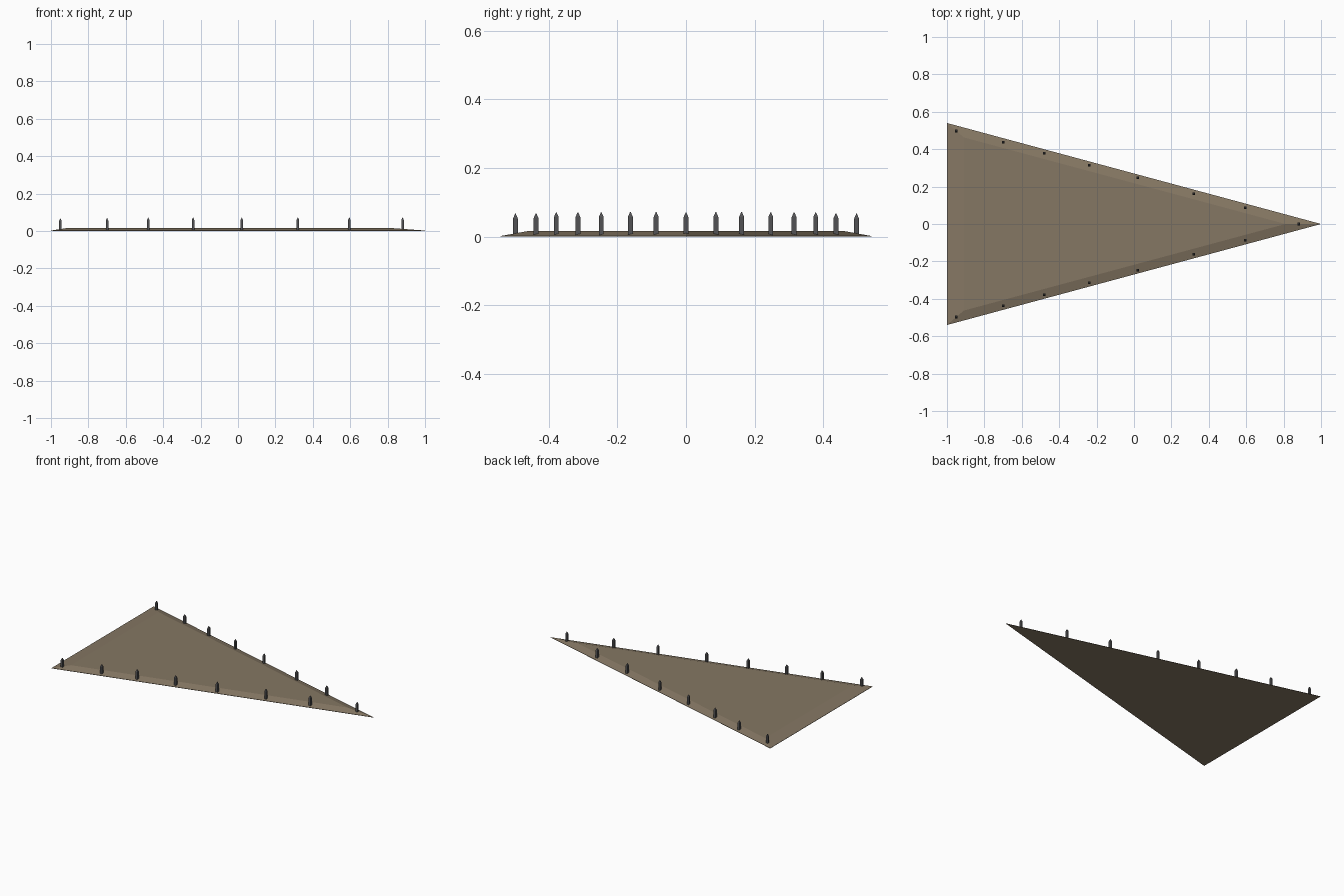
import bpy, bmesh
from mathutils import Vector

if "Cube" in bpy.data.objects:
    bpy.data.objects.remove(bpy.data.objects["Cube"])

def material(name, rgb):
    m = bpy.data.materials.new(name)
    m.diffuse_color = (*rgb, 1)
    m.use_nodes = True
    m.node_tree.nodes["Principled BSDF"].inputs["Base Color"].default_value = m.diffuse_color
    return m

sand = material("sandy brown", (0.235, 0.185, 0.125))
iron = material("dark iron", (0.085, 0.085, 0.09))

def make_object(name, bm, mat):
    bmesh.ops.recalc_face_normals(bm, faces=bm.faces)
    me = bpy.data.meshes.new(name)
    bm.to_mesh(me)
    bm.free()
    me.materials.append(mat)
    ob = bpy.data.objects.new(name, me)
    bpy.context.collection.objects.link(ob)
    return ob

def loft(bm, rings):
    """Closed solid through rings of equal point count."""
    rows = [[bm.verts.new(p) for p in r] for r in rings]
    n = len(rows[0])
    for a, b in zip(rows, rows[1:]):
        for i in range(n):
            j = (i + 1) % n
            bm.faces.new((a[i], a[j], b[j], b[i]))
    bm.faces.new(rows[0][::-1])
    bm.faces.new(rows[-1])

# Triangular plate: thin rim, then gently sloped borders up to a flat top
outer = [(-1, -0.54), (1, 0), (-1, 0.54)]
inner = [(-0.91, -0.463), (0.81, 0), (-0.91, 0.463)]
bm = bmesh.new()
loft(bm, [[(x, y, 0) for x, y in outer],
          [(x, y, 0.002) for x, y in outer],
          [(x, y, 0.016) for x, y in inner]])
make_object("triangular_plate", bm, sand)

# Square spikes with pointed tips along both long sides and at the nose
spots = [(-0.95, 0.497, 0.067), (-0.70, 0.437, 0.068), (-0.48, 0.378, 0.071),
         (-0.24, 0.315, 0.071), (0.02, 0.247, 0.071), (0.32, 0.162, 0.072),
         (0.595, 0.087, 0.072), (0.88, 0, 0.071)]

def spike(name, x, y, top):
    bm = bmesh.new()
    def ring(h, z):
        return [(x + sx * h, y + sy * h, z)
                for sx, sy in ((-1, -1), (1, -1), (1, 1), (-1, 1))]
    loft(bm, [ring(0.007, 0.004), ring(0.007, top - 0.014), ring(0.001, top)])
    make_object(name, bm, iron)

for i, (x, y, top) in enumerate(spots):
    for side, label in ((1, "left"), (-1, "right")):
        if y == 0 and side < 0:
            continue
        spike("nose_spike" if y == 0 else f"{label}_spike_{i + 1}", x, side * y, top)
